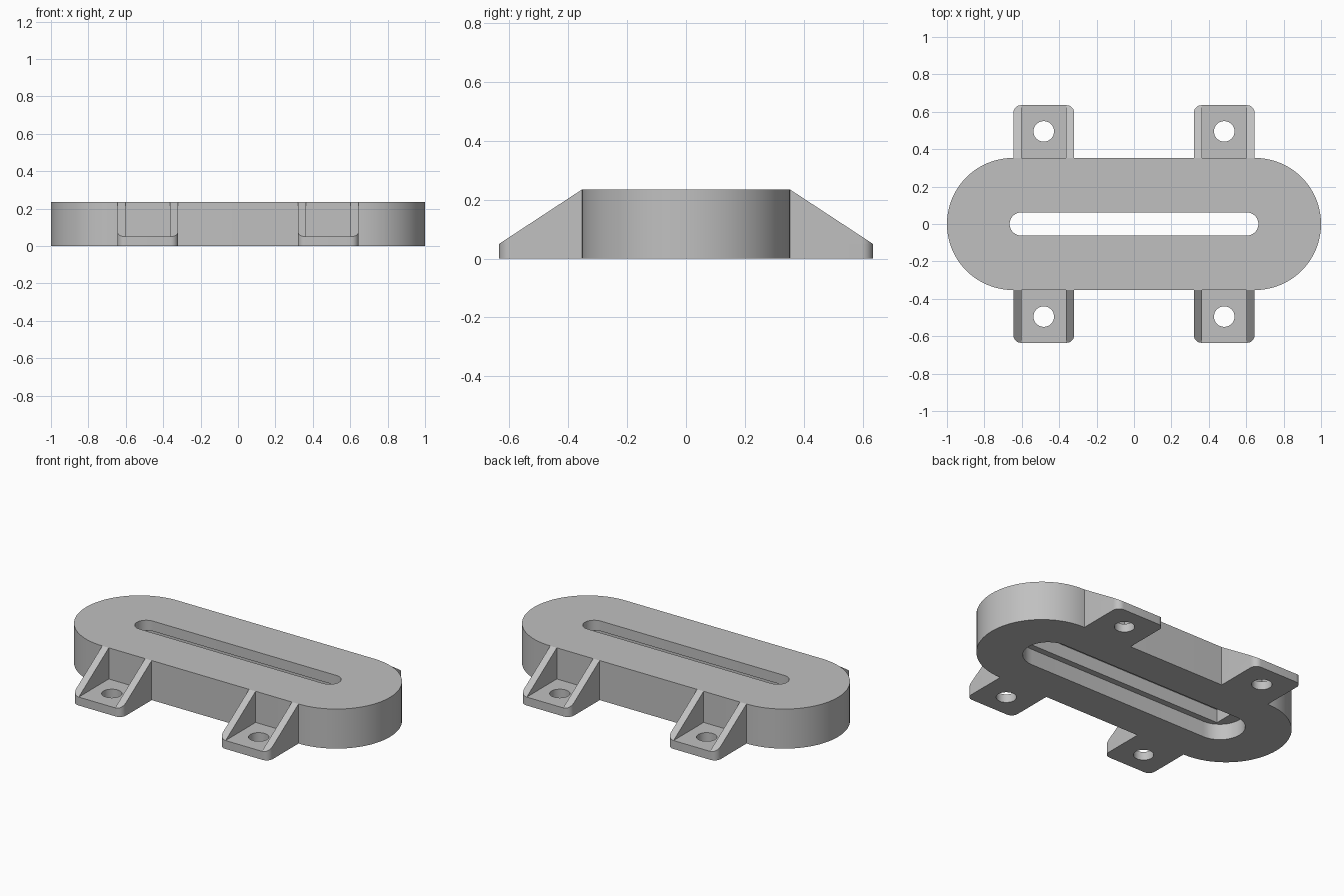
import bpy, bmesh, math

cube = bpy.data.objects.get("Cube")
if cube:
    bpy.data.objects.remove(cube, do_unlink=True)

HEIGHT = 0.235
RADIUS = 0.353       # body half depth
EAR_Y = 0.635        # outer edge of the mounting ears
PLATE = 0.05         # ear plate thickness
EAR_IN, EAR_OUT = 0.32, 0.645
RIB = 0.043
CORNER = 0.04
HOLE_R = 0.055

grey = bpy.data.materials.new("plain_grey")
grey.use_nodes = True
colour = (0.53, 0.53, 0.53, 1)
grey.diffuse_color = colour
grey.node_tree.nodes["Principled BSDF"].inputs["Base Color"].default_value = colour


def arc(cx, cy, r, start, end, steps):
    angles = [math.radians(start + (end - start) * i / steps) for i in range(steps + 1)]
    return [(cx + r * math.cos(a), cy + r * math.sin(a)) for a in angles]


def stadium(half_length, r, steps=40):
    c = half_length - r
    return arc(c, 0, r, -90, 90, steps) + arc(-c, 0, r, 90, 270, steps)


def rectangle(a, b):
    return [(-a, -b), (a, -b), (a, b), (-a, b)]


def prism(name, outline, bottom, top):
    """Upright prism; top may be a height or a function of the point."""
    top_at = top if callable(top) else lambda p: top
    bm = bmesh.new()
    low = [bm.verts.new((x, y, bottom)) for x, y in outline]
    high = [bm.verts.new((p[0], p[1], top_at(p))) for p in outline]
    bm.faces.new(low)
    bm.faces.new(high)
    for i in range(len(low)):
        j = (i + 1) % len(low)
        bm.faces.new((low[i], low[j], high[j], high[i]))
    bmesh.ops.recalc_face_normals(bm, faces=bm.faces[:])
    mesh = bpy.data.meshes.new(name)
    bm.to_mesh(mesh)
    bm.free()
    mesh.materials.append(grey)
    obj = bpy.data.objects.new(name, mesh)
    bpy.context.collection.objects.link(obj)
    return obj


def select(obj):
    bpy.ops.object.select_all(action='DESELECT')
    obj.select_set(True)
    bpy.context.view_layer.objects.active = obj


def cut(obj, cutter):
    cutter.hide_render = True
    mod = obj.modifiers.new("cut", 'BOOLEAN')
    mod.operation = 'DIFFERENCE'
    mod.solver = 'EXACT'
    mod.object = cutter
    select(obj)
    bpy.ops.object.modifier_apply(modifier=mod.name)
    bpy.data.objects.remove(cutter, do_unlink=True)


def smooth(obj):
    select(obj)
    bpy.ops.object.shade_smooth_by_angle(angle=math.radians(30))


# Rounded body with a slot, a square cavity under it and a wider bottom recess
body = prism("body", stadium(1, RADIUS), 0, HEIGHT)
cut(body, prism("slot_cutter", stadium(0.665, 0.062, 16), -0.1, HEIGHT + 0.1))
cut(body, prism("cavity_cutter", rectangle(0.667, 0.1), -0.1, HEIGHT - 0.06))
cut(body, prism("recess_cutter", stadium(0.74, 0.137, 24), -0.1, 0.095))
smooth(body)


def slope(p):
    t = (abs(p[1]) - RADIUS) / (EAR_Y - RADIUS)
    return HEIGHT + (PLATE - HEIGHT) * t


# Four mounting ears: drilled plate and two sloping side ribs each
inner_arc = arc(EAR_IN + CORNER, EAR_Y - CORNER, CORNER, 180, 90, 8)
outer_arc = arc(EAR_OUT - CORNER, EAR_Y - CORNER, CORNER, 90, 0, 8)
plate_shape = [(EAR_IN, RADIUS)] + inner_arc + outer_arc + [(EAR_OUT, RADIUS)]
inner_shape = [(EAR_IN, RADIUS)] + inner_arc + [(EAR_IN + RIB, EAR_Y), (EAR_IN + RIB, RADIUS)]
outer_shape = [(EAR_OUT - RIB, RADIUS), (EAR_OUT - RIB, EAR_Y)] + outer_arc + [(EAR_OUT, RADIUS)]
hole_shape = arc((EAR_IN + EAR_OUT) / 2, 0.495, HOLE_R, 0, 348.75, 31)

for sx, x_name in ((1, "left"), (-1, "right")):
    for sy, y_name in ((-1, "front"), (1, "back")):
        def place(shape):
            return [(sx * x, sy * y) for x, y in shape]
        tag = y_name + "_" + x_name
        plate = prism(tag + "_ear_plate", place(plate_shape), 0, PLATE)
        cut(plate, prism("hole_cutter", place(hole_shape), -0.1, 0.2))
        smooth(plate)
        for rib_name, shape in (("inner", inner_shape), ("outer", outer_shape)):
            rib = prism(tag + "_" + rib_name + "_rib", place(shape), 0, slope)
            smooth(rib)
